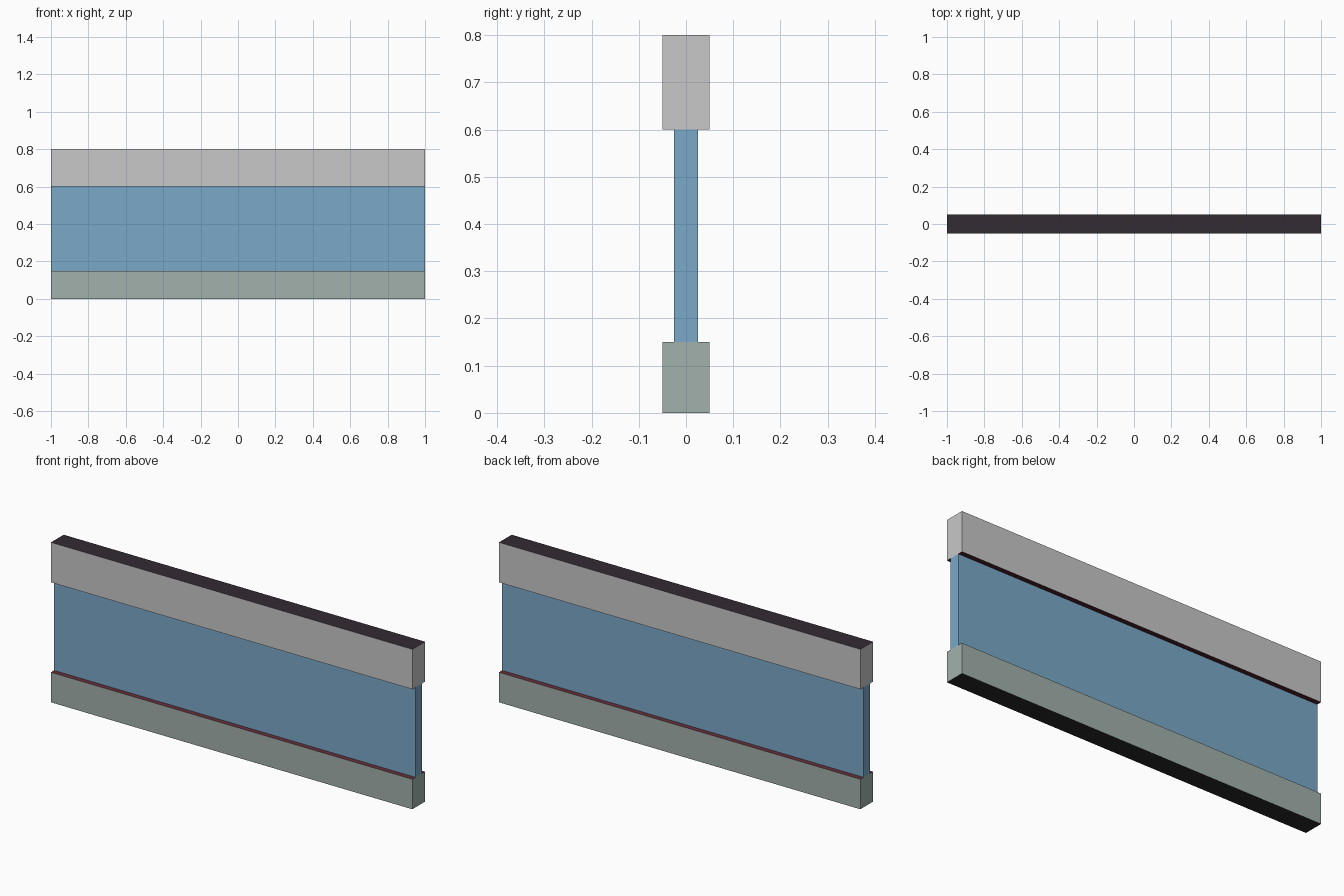
import bpy, bmesh

cube = bpy.data.objects.get("Cube")
if cube:
    bpy.data.objects.remove(cube, do_unlink=True)


def material(name, rgb):
    m = bpy.data.materials.new(name)
    m.use_nodes = True
    color = (*rgb, 1.0)
    m.diffuse_color = color
    m.node_tree.nodes["Principled BSDF"].inputs["Base Color"].default_value = color
    return m


light_grey = material("light grey", (0.58, 0.58, 0.58))
glass_blue = material("glass blue", (0.195, 0.395, 0.58))
grey_green = material("grey green", (0.36, 0.44, 0.415))
dark_plum = material("dark plum", (0.033, 0.024, 0.033))
ledge_red = material("ledge red", (0.14, 0.028, 0.042))
soffit_red = material("soffit red", (0.07, 0.014, 0.021))
base_black = material("base black", (0.024, 0.020, 0.021))


def slab(name, depth, z0, z1, side, top, bottom):
    """Full-length box whose sides, top and underside have their own colours."""
    bm = bmesh.new()
    bmesh.ops.create_cube(bm, size=1.0)
    for v in bm.verts:
        v.co.x *= 2.0
        v.co.y *= depth
        v.co.z = z1 if v.co.z > 0 else z0
    bm.normal_update()
    for f in bm.faces:
        f.material_index = 1 if f.normal.z > 0.5 else 2 if f.normal.z < -0.5 else 0
    mesh = bpy.data.meshes.new(name)
    bm.to_mesh(mesh)
    bm.free()
    for m in (side, top, bottom):
        mesh.materials.append(m)
    obj = bpy.data.objects.new(name, mesh)
    bpy.context.collection.objects.link(obj)
    return obj


# Lower wall, thin glazed panel and upper wall
slab("lower_wall", 0.10, 0.0, 0.15, grey_green, ledge_red, base_black)
slab("window_panel", 0.05, 0.15, 0.60, glass_blue, glass_blue, glass_blue)
slab("upper_wall", 0.10, 0.60, 0.80, light_grey, dark_plum, soffit_red)
